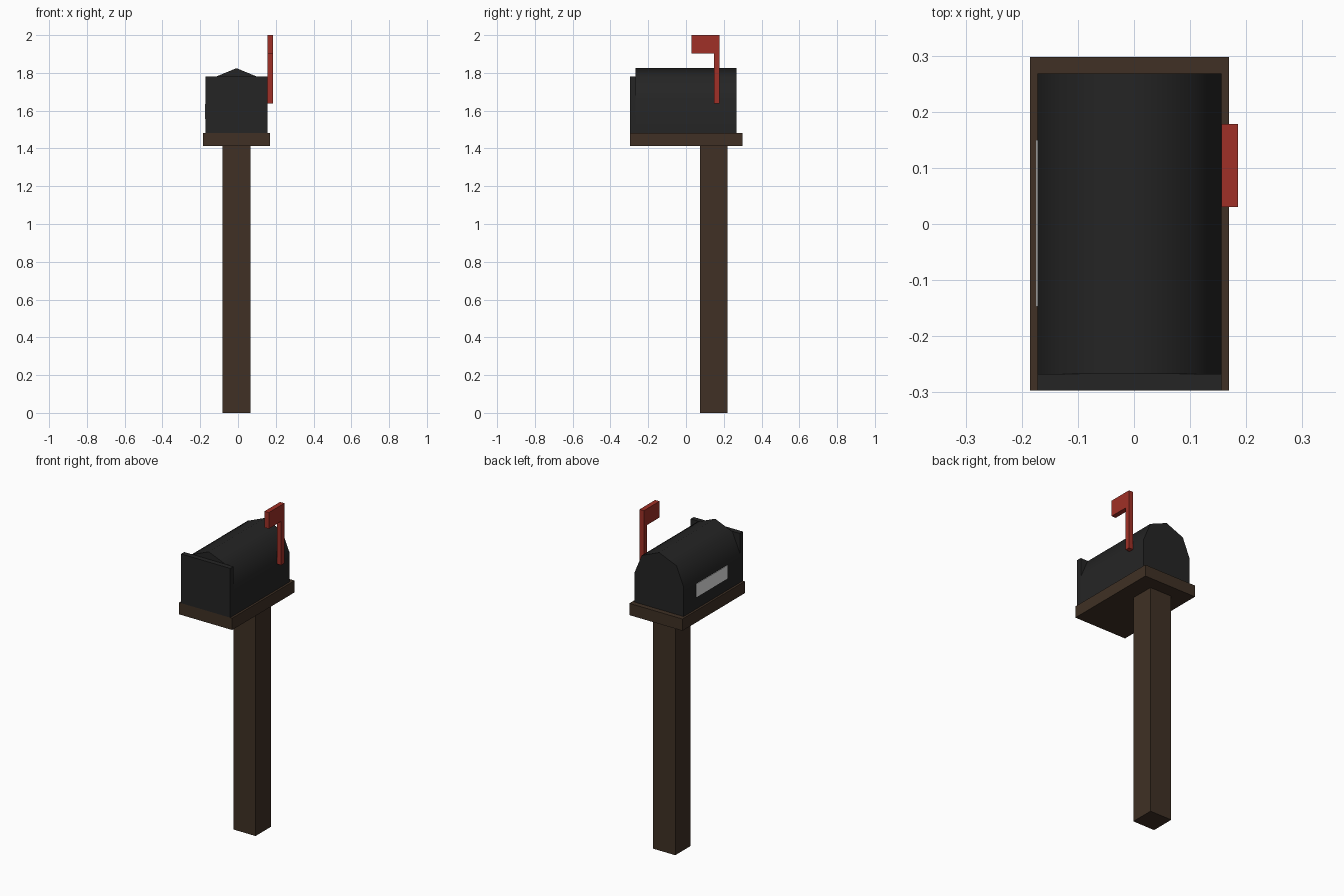
import bpy, bmesh, math

cube = bpy.data.objects.get("Cube")
if cube:
    bpy.data.objects.remove(cube, do_unlink=True)


def material(name, rgb):
    m = bpy.data.materials.new(name)
    m.use_nodes = True
    m.diffuse_color = (*rgb, 1)
    m.node_tree.nodes["Principled BSDF"].inputs["Base Color"].default_value = (*rgb, 1)
    return m


wood = material("dark wood", (0.05, 0.03, 0.018))
black = material("black metal", (0.018, 0.018, 0.018))
red = material("flag red", (0.35, 0.03, 0.02))
white = material("plate white", (0.8, 0.8, 0.8))


def extrude(name, profile, axis, start, end, mat):
    """Extrude a closed profile along x or y; profile is (other horizontal, z)."""
    def point(t, p):
        return (t, p[0], p[1]) if axis == "x" else (p[0], t, p[1])
    bm = bmesh.new()
    face = bm.faces.new([bm.verts.new(point(start, p)) for p in profile])
    out = bmesh.ops.extrude_face_region(bm, geom=[face])
    moved = [v for v in out["geom"] if isinstance(v, bmesh.types.BMVert)]
    d = end - start
    bmesh.ops.translate(bm, verts=moved, vec=(d, 0, 0) if axis == "x" else (0, d, 0))
    bmesh.ops.recalc_face_normals(bm, faces=bm.faces)
    mesh = bpy.data.meshes.new(name)
    bm.to_mesh(mesh)
    bm.free()
    mesh.materials.append(mat)
    obj = bpy.data.objects.new(name, mesh)
    bpy.context.collection.objects.link(obj)
    return obj


def box(name, x, y, z, mat):
    rect = [(y[0], z[0]), (y[1], z[0]), (y[1], z[1]), (y[0], z[1])]
    return extrude(name, rect, "x", x[0], x[1], mat)


CX, R = -0.008, 0.164       # middle and half width of the box
BASE, SPRING = 1.483, 1.661  # floor and start of the arched roof

# Wooden post and shelf
box("post", (CX - 0.074, CX + 0.074), (0.073, 0.219), (0, 1.412), wood)
box("shelf", (-0.185, 0.169), (-0.297, 0.298), (1.412, BASE), wood)

# Arched box: straight walls under half an octagon
arch = [(CX + R * math.cos(a), SPRING + R * math.sin(a))
        for a in (i * math.pi / 4 for i in range(5))]
body = extrude("box_body", [(CX + R, BASE)] + arch + [(CX - R, BASE)],
               "y", -0.267, 0.268, black)
bpy.context.view_layer.objects.active = body
body.select_set(True)
bpy.ops.object.shade_smooth_by_angle(angle=math.radians(60))
body.select_set(False)

# Square door on the front
box("door", (CX - R, CX + R), (-0.297, -0.267), (BASE, 1.78), black)

# Name plate on the right-hand wall seen from the front's left
box("side_plate", (CX - R - 0.003, CX - R), (-0.147, 0.15), (1.555, 1.635), white)

# Signal flag: pole and banner in one outline
outline = [(0.148, 1.637), (0.178, 1.637), (0.178, 2.0),
           (0.03, 2.0), (0.03, 1.902), (0.148, 1.902)]
extrude("flag", outline, "x", 0.156, 0.185, red)
